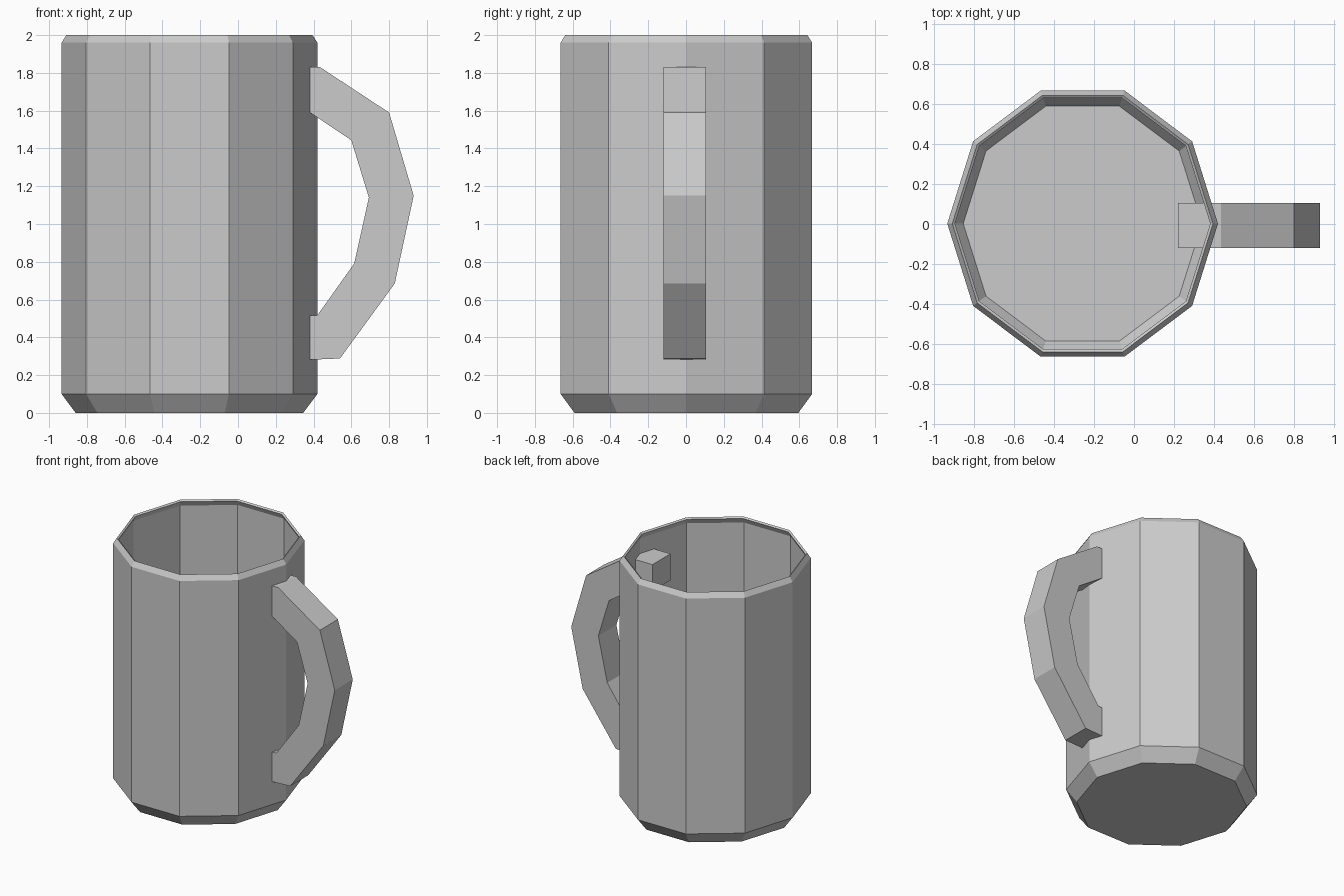
import bpy, bmesh, math

if "Cube" in bpy.data.objects:
    bpy.data.objects.remove(bpy.data.objects["Cube"])

def make_object(name, bm):
    bmesh.ops.recalc_face_normals(bm, faces=bm.faces[:])
    me = bpy.data.meshes.new(name)
    bm.to_mesh(me)
    bm.free()
    ob = bpy.data.objects.new(name, me)
    bpy.context.collection.objects.link(ob)
    return ob

# Mug body: ten-sided thin shell, (scale, height) from outer base over the rim to inner floor
CX, RX, RY, SIDES = -0.257, 0.677, 0.70, 10
profile = [(0.89, 0), (1, 0.10), (1, 1.96), (0.963, 2.0),
           (0.943, 1.99), (0.972, 1.95), (0.972, 0.107), (0.882, 0.02)]
bm = bmesh.new()
rings = []
for s, z in profile:
    rings.append([bm.verts.new((CX + RX * s * math.cos(2 * math.pi * i / SIDES),
                                0.002 + RY * s * math.sin(2 * math.pi * i / SIDES), z))
                  for i in range(SIDES)])
for a, b in zip(rings, rings[1:]):
    for i in range(SIDES):
        j = (i + 1) % SIDES
        bm.faces.new((a[i], a[j], b[j], b[i]))
bm.faces.new(rings[0])
bm.faces.new(rings[-1])
make_object("mug_body", bm)

# Handle: paired outer and inner outline points (x, z), swept across a constant width
outer = [(0.22, 1.83), (0.435, 1.83), (0.80, 1.59), (0.93, 1.15),
         (0.83, 0.685), (0.54, 0.288), (0.22, 0.275)]
inner = [(0.22, 1.62), (0.34, 1.618), (0.60, 1.443), (0.693, 1.14),
         (0.615, 0.79), (0.42, 0.517), (0.22, 0.505)]
Y0, Y1 = -0.12, 0.105
bm = bmesh.new()
sections = [[bm.verts.new((x, y, z)) for x, z, y in
             ((*o, Y0), (*o, Y1), (*n, Y1), (*n, Y0))] for o, n in zip(outer, inner)]
for a, b in zip(sections, sections[1:]):
    for i in range(4):
        j = (i + 1) % 4
        bm.faces.new((a[i], a[j], b[j], b[i]))
bm.faces.new(sections[0])
bm.faces.new(sections[-1])
make_object("handle", bm)
